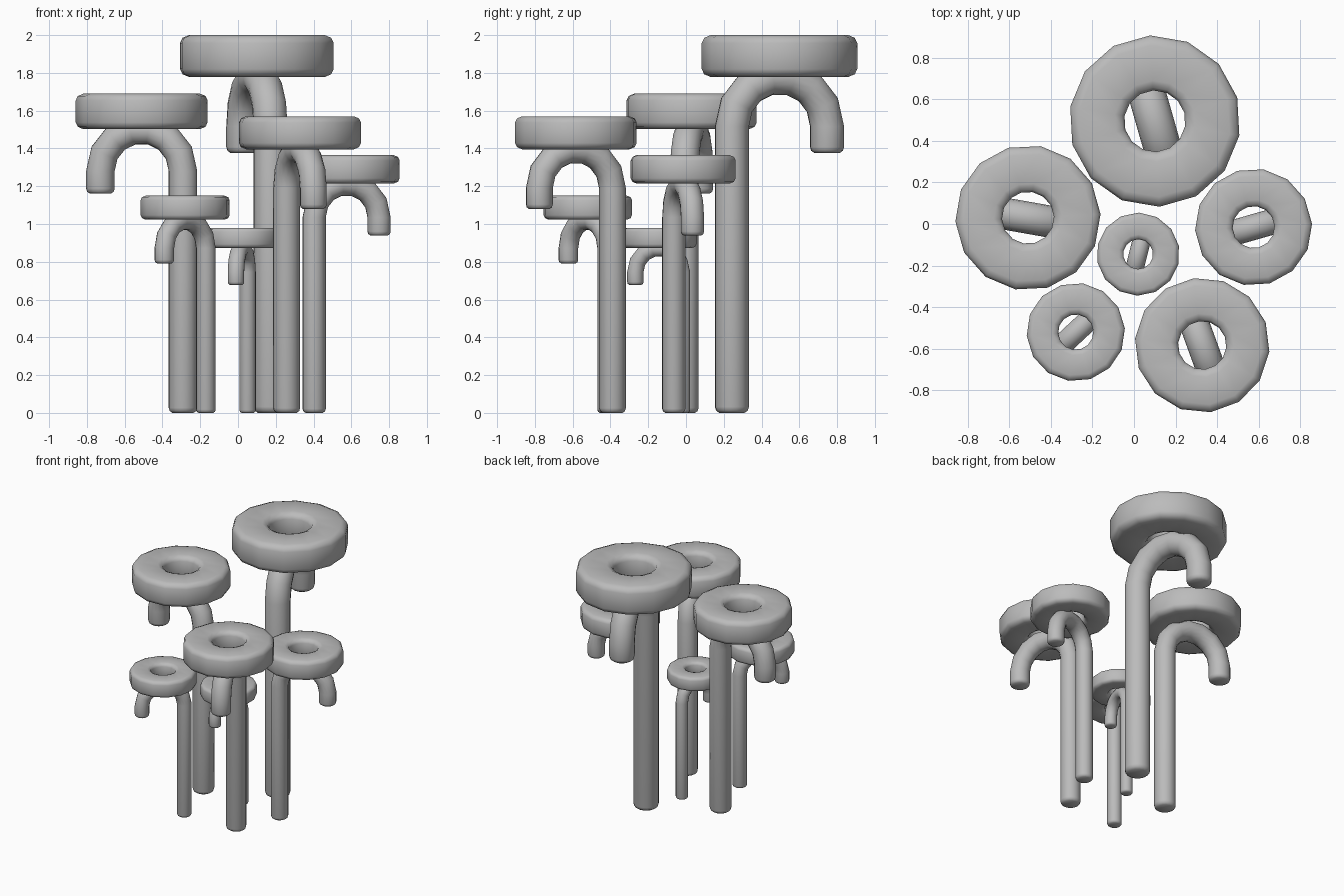
import bpy, bmesh, math
from mathutils import Vector

if "Cube" in bpy.data.objects:
    bpy.data.objects.remove(bpy.data.objects["Cube"])

grey = bpy.data.materials.new("plain_grey")
grey.use_nodes = True
colour = (0.5, 0.5, 0.5, 1)
grey.diffuse_color = colour
grey.node_tree.nodes["Principled BSDF"].inputs["Base Color"].default_value = colour


def loft(name, loops, closed, place, angle):
    """Skin a row of vertex loops, either closed on itself or with flat caps."""
    bm = bmesh.new()
    rows = [[bm.verts.new(p) for p in loop] for loop in loops]
    pairs = list(zip(rows, rows[1:]))
    if closed:
        pairs.append((rows[-1], rows[0]))
    else:
        bm.faces.new(rows[0])
        bm.faces.new(rows[-1])
    for a, b in pairs:
        for i in range(len(a)):
            j = (i + 1) % len(a)
            bm.faces.new((a[i], a[j], b[j], b[i]))
    bmesh.ops.recalc_face_normals(bm, faces=bm.faces)
    mesh = bpy.data.meshes.new(name)
    bm.to_mesh(mesh)
    bm.free()
    mesh.materials.append(grey)
    obj = bpy.data.objects.new(name, mesh)
    bpy.context.collection.objects.link(obj)
    obj.location = (place[0], place[1], 0)
    obj.rotation_euler.z = math.radians(angle)
    bpy.ops.object.select_all(action='DESELECT')
    obj.select_set(True)
    bpy.context.view_layer.objects.active = obj
    bpy.ops.object.shade_smooth_by_angle(angle=math.radians(50))


def tube_loop(x, z, turn, radius, sides=16):
    """Circle across the stem, its plane turned along the arch."""
    out = Vector((-math.cos(turn), 0, math.sin(turn)))
    side = Vector((0, 1, 0))
    steps = [math.tau * i / sides for i in range(sides)]
    return [Vector((x, 0, z)) + radius * (math.cos(a) * out + math.sin(a) * side)
            for a in steps]


def hooked_stem(name, place, angle, top, k):
    """Upright stem bending over in a half circle to a short hanging tip."""
    bend, radius, segments = 0.26 * k, 0.09 * k, 7
    centre, tip = top - 0.48 * k, top - 0.62 * k
    rim = [(0, 0.74), (0.012 * k, 0.93), (0.032 * k, 1)]
    loops = [tube_loop(-bend, z, 0, radius * s) for z, s in rim]
    for i in range(segments + 1):
        t = math.pi * i / segments
        loops.append(tube_loop(-bend * math.cos(t), centre + bend * math.sin(t), t, radius))
    loops += [tube_loop(bend, tip + z, math.pi, radius * s) for z, s in reversed(rim)]
    loft(name, loops, False, place, angle)


def ring_cap(name, place, angle, top, k, sides=14):
    """Thick ring with a rounded, boxy cross-section."""
    corner = [(1, 0.62), (0.9, 0.87), (0.64, 1)]
    half = corner + [(-u, v) for u, v in reversed(corner)]
    section = half + [(-u, -v) for u, v in half]
    loops = []
    for i in range(sides):
        a = math.tau * (i + 0.5) / sides
        loop = []
        for u, v in section:
            r = (0.278 + 0.1315 * u) * k
            loop.append((r * math.cos(a), r * math.sin(a), top + (v - 1) * 0.11 * k))
        loops.append(loop)
    loft(name, loops, True, place, angle)


# Position, direction of the hook, top height and outer ring radius
canes = {
    "back": ((0.10, 0.495), 106, 2.0, 0.413),
    "right": ((-0.51, 0.03), 170, 1.69, 0.35),
    "front": ((0.328, -0.583), -70, 1.57, 0.325),
    "left": ((0.575, -0.015), 16, 1.365, 0.282),
    "front_right": ((-0.28, -0.52), -137, 1.15, 0.237),
    "middle": ((0.02, -0.145), -104, 0.98, 0.2),
}
for label, (place, angle, top, outer) in canes.items():
    k = outer / 0.41
    hooked_stem(label + "_stem", place, angle, top, k)
    ring_cap(label + "_ring", place, angle, top, k)
